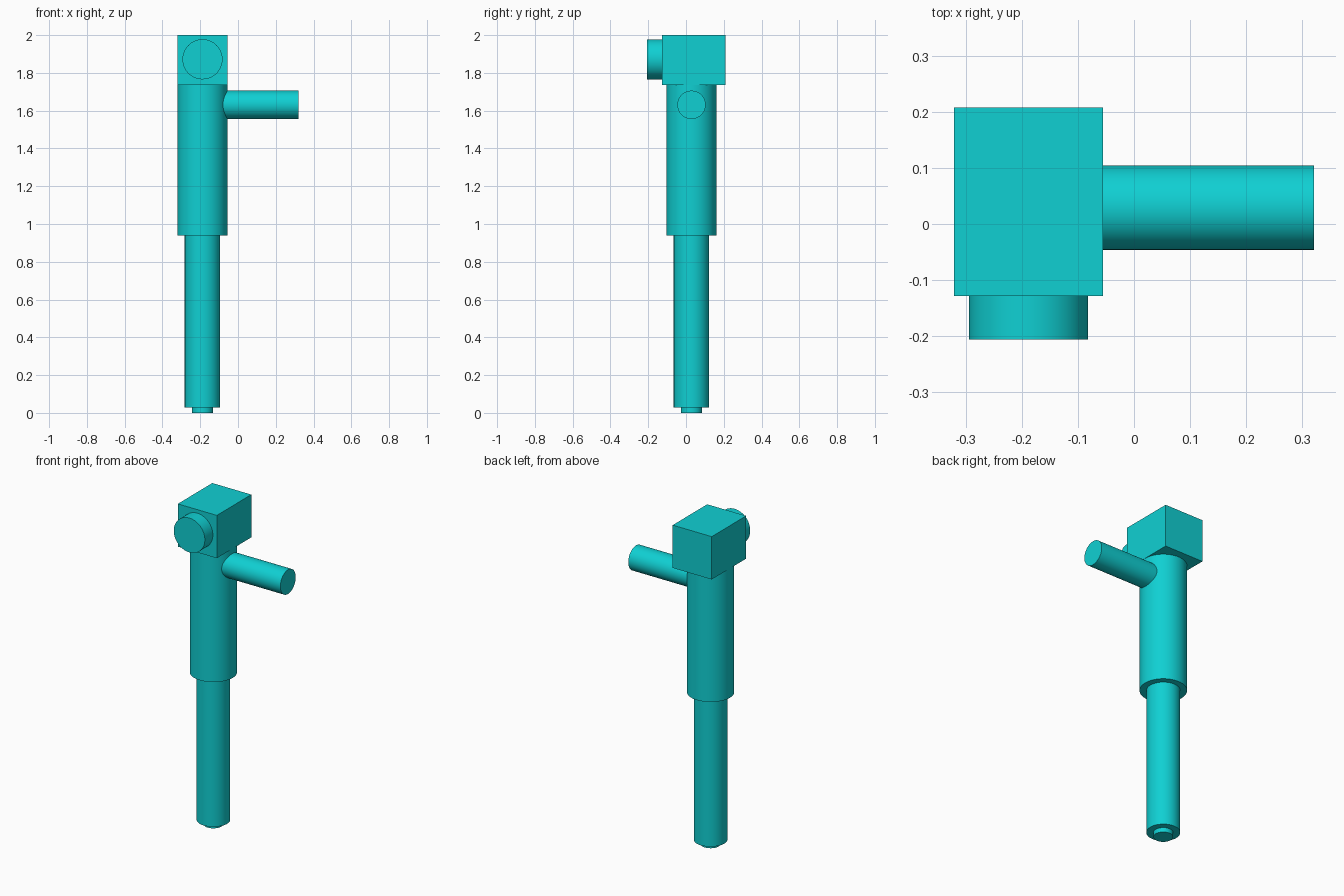
import bpy
import math

old = bpy.data.objects.get("Cube")
if old:
    bpy.data.objects.remove(old, do_unlink=True)

# Single flat colour
teal = bpy.data.materials.new("teal")
teal.use_nodes = True
colour = (0.005, 0.63, 0.65, 1.0)
teal.diffuse_color = colour
teal.node_tree.nodes["Principled BSDF"].inputs["Base Color"].default_value = colour

CX, CY = -0.188, 0.029  # axis of the upright barrel


def finish(name):
    obj = bpy.context.object
    obj.name = name
    obj.data.name = name
    obj.data.materials.append(teal)
    return obj


def cylinder(name, radius, start, end, axis, centre):
    """Smooth cylinder running from start to end along axis (0, 1 or 2)."""
    loc = list(centre)
    loc[axis] = (start + end) / 2
    rot = [(0, math.pi / 2, 0), (math.pi / 2, 0, 0), (0, 0, 0)][axis]
    bpy.ops.mesh.primitive_cylinder_add(
        vertices=64, radius=radius, depth=end - start, location=loc, rotation=rot)
    bpy.ops.object.shade_smooth_by_angle(angle=math.radians(30))
    return finish(name)


# Upright telescoping barrel
cylinder("tip", 0.055, 0.0, 0.04, 2, (CX, CY, 0))
cylinder("lower_barrel", 0.094, 0.028, 0.95, 2, (CX, CY, 0))
cylinder("upper_barrel", 0.132, 0.938, 1.737, 2, (CX, CY, 0))

# Side arm, rooted inside the barrel
cylinder("side_arm", 0.075, CX, 0.321, 0, (0, CY, 1.631))

# Square head block
bpy.ops.mesh.primitive_cube_add(size=1, location=(CX, 0.04, 1.868))
head = finish("head_block")
head.scale = (0.266, 0.336, 0.264)
bpy.ops.object.transform_apply(location=False, rotation=False, scale=True)

# Round knob on the front of the head
cylinder("front_knob", 0.106, -0.206, -0.12, 1, (CX, 0, 1.872))
